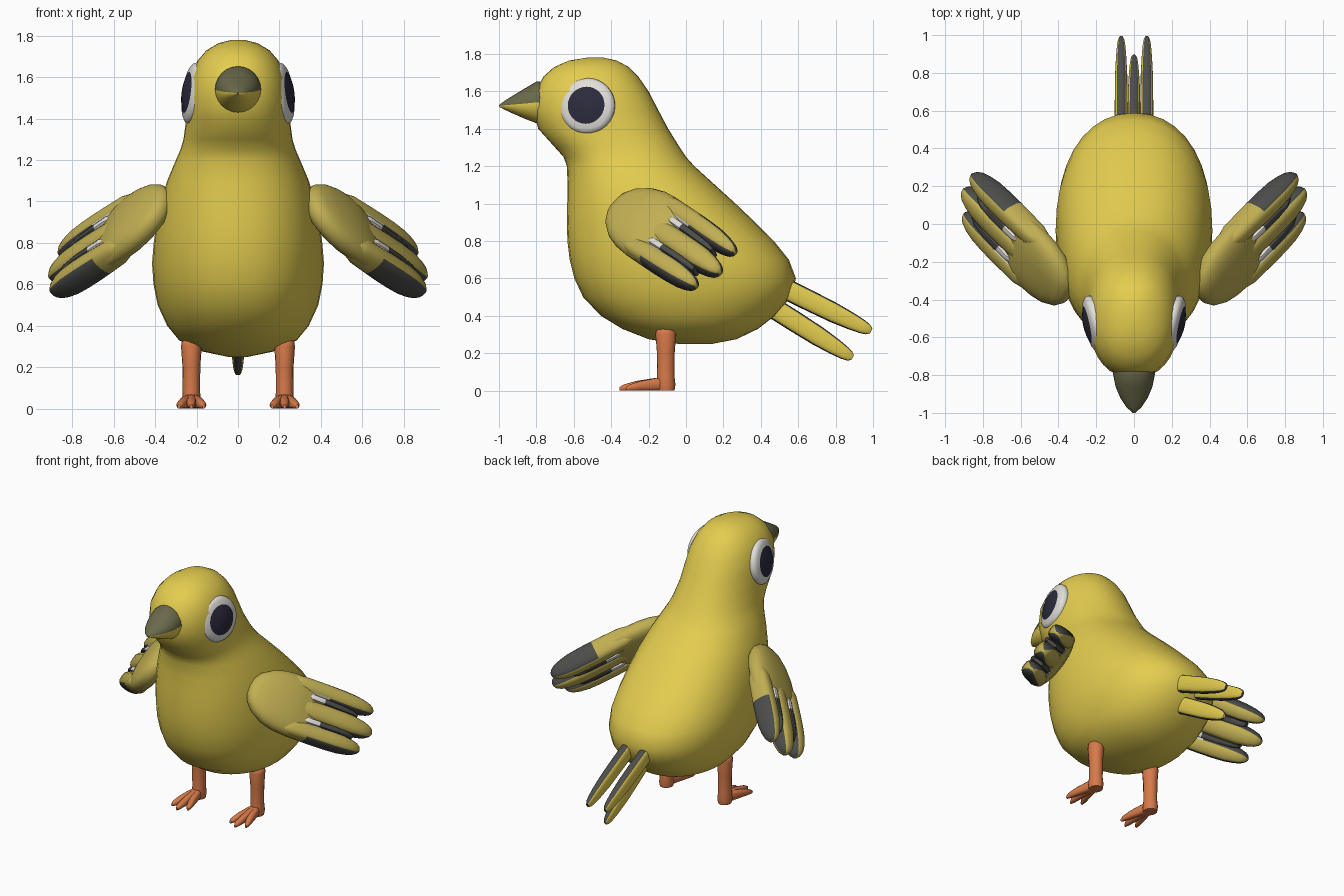
import bpy, bmesh, math
from mathutils import Vector as V

if "Cube" in bpy.data.objects:
    bpy.data.objects.remove(bpy.data.objects["Cube"])


def material(name, r, g, b):
    """Flat colour given as 0-255 display values, stored linear."""
    m = bpy.data.materials.new(name)
    lin = [((c / 255 + 0.055) / 1.055) ** 2.4 for c in (r, g, b)]
    m.diffuse_color = (*lin, 1)
    m.use_nodes = True
    m.node_tree.nodes["Principled BSDF"].inputs["Base Color"].default_value = m.diffuse_color
    return m


YELLOW = material("body_yellow", 228, 205, 79)
DULL = material("wing_yellow", 193, 175, 83)
DARK = material("feather_charcoal", 76, 76, 74)
BEAK = material("beak_olive_grey", 106, 105, 74)
WHITE = material("eye_white", 226, 223, 218)
PUPIL = material("pupil_navy", 44, 43, 60)
ORANGE = material("leg_orange", 214, 121, 73)


def ring(c, a, b, n=24, p=2.0):
    """Superellipse around c with half axes a and b."""
    pts = []
    for i in range(n):
        t = 2 * math.pi * i / n
        x, y = math.cos(t), math.sin(t)
        pts.append(c + a * math.copysign(abs(x) ** (2 / p), x)
                   + b * math.copysign(abs(y) ** (2 / p), y))
    return pts


def loft(name, rings, mats, rule=None, angle=50):
    """Skin rings into a closed mesh; rule(centre, normal) picks the material."""
    bm = bmesh.new()
    loops = [[bm.verts.new(p) for p in r] for r in rings]
    for r0, r1 in zip(loops, loops[1:]):
        for i in range(len(r0)):
            j = (i + 1) % len(r0)
            bm.faces.new((r0[i], r0[j], r1[j], r1[i]))
    bm.faces.new(loops[0])
    bm.faces.new(loops[-1])
    bmesh.ops.recalc_face_normals(bm, faces=bm.faces)
    bm.normal_update()
    if rule:
        for f in bm.faces:
            f.material_index = rule(f.calc_center_median(), f.normal)
    me = bpy.data.meshes.new(name)
    bm.to_mesh(me)
    bm.free()
    for m in mats:
        me.materials.append(m)
    ob = bpy.data.objects.new(name, me)
    bpy.context.collection.objects.link(ob)
    bpy.ops.object.select_all(action='DESELECT')
    ob.select_set(True)
    bpy.context.view_layer.objects.active = ob
    bpy.ops.object.shade_smooth_by_angle(angle=math.radians(angle))
    return ob


# Body and head: height, front, back, half width
body = [(.25, -.04, .14, .05), (.275, -.2, .27, .17), (.33, -.34, .385, .285),
        (.4, -.455, .475, .342), (.5, -.55, .56, .388), (.6, -.597, .588, .408),
        (.7, -.622, .55, .415), (.8, -.634, .47, .407), (.9, -.637, .37, .393),
        (1, -.635, .265, .372), (1.1, -.633, .155, .342), (1.2, -.637, .045, .3),
        (1.25, -.655, .0, .278), (1.3, -.7, -.033, .263), (1.4, -.79, -.095, .25),
        (1.5, -.817, -.148, .244), (1.6, -.806, -.2, .23), (1.68, -.762, -.255, .195),
        (1.73, -.705, -.305, .152), (1.765, -.625, -.37, .092), (1.78, -.53, -.44, .03)]
loft("body", [ring(V((0, (f + b) / 2, z)), V((w, 0, 0)), V((0, (b - f) / 2, 0)), 36, 2.2)
              for z, f, b, w in body], [YELLOW], angle=80)

# Beak: depth, half width, half height, centre height; dark above, yellow below
beak = [(-.78, .111, .112, 1.54), (-.8, .11, .111, 1.541), (-.86, .098, .082, 1.535),
        (-.92, .073, .051, 1.53), (-.97, .04, .024, 1.526), (-1, .006, .004, 1.523)]
loft("beak", [ring(V((0, y, z)), V((w, 0, 0)), V((0, 0, h)), 24) for y, w, h, z in beak],
     [BEAK, YELLOW], lambda c, n: int(n.z < -.02 and c.z < 1.54))

WING_SHAPE = [(0, .35), (.04, .7), (.15, .92), (.33, .97), (.47, 1), (.62, 1), (.76, .95),
              (.87, .8), (.94, .62), (.98, .4), (1, .15)]
TAIL_SHAPE = [(0, 1), (.4, 1), (.65, .95), (.82, .8), (.92, .65), (.97, .5), (1, .25)]


def feather(name, start, tip, v, w, hv, hw, mats, rule, shape=WING_SHAPE):
    """Long rounded feather, half width hv along v and half thickness hw along w."""
    loft(name, [ring(start.lerp(tip, t), v * hv * s, w * hw * s, 20, 2.7)
                for t, s in shape], mats, rule)


def edge(n, v, w):
    """Signed share of a normal that faces along v rather than w."""
    return n.dot(v) / (math.hypot(n.dot(v), n.dot(w)) + 1e-6)


for s, side in ((1, "left"), (-1, "right")):
    def mir(x, y, z):
        return V((s * x, y, z))

    # Eye: shallow domed disc with white rim and dark pupil
    n = mir(.97, -.2, .13).normalized()
    a = n.cross(V((0, 0, 1))).normalized()
    b = n.cross(a)
    c = mir(.219, -.528, 1.522)
    prof = [(.14, -.04), (.149, -.015), (.15, .0), (.143, .014), (.127, .024), (.1, .03),
            (.07, .04), (.035, .047), (.006, .049)]
    loft("eye_" + side, [ring(c + n * h, a * r, b * r, 32) for r, h in prof],
         [WHITE, PUPIL],
         lambda p, nn: int((p - c).dot(n) > .0 and ((p - c) - n * (p - c).dot(n)).length < .1))

    # Wing frame: u along the span, v across the feathers, w through the thickness
    o = mir(.48, -.238, .913)
    u = mir(.64, .64, -.43).normalized()
    v = mir(-.21, .68, .70)
    v = (v - u * v.dot(u)).normalized()
    w = u.cross(v).normalized()

    palm = [(-.212, .03, .015), (-.196, .08, .04), (-.155, .132, .06), (-.08, .178, .073),
            (0, .2, .08), (.08, .207, .08), (.15, .207, .072), (.22, .2, .055),
            (.3, .185, .04), (.38, .15, .025)]
    loft("wing_" + side, [ring(o + u * d, v * hv, w * hw, 28, 2.4) for d, hv, hw in palm],
         [DULL], angle=80)

    # Three wing feathers with dark edges
    wing_feathers = ((.151, .14, .635, .057, .3), (0, 0, .66, .068, .25),
                     (-.151, -.135, .605, .06, .2))
    for k, (v0, v1, length, hv, dark_from) in enumerate(wing_feathers):
        def paint(p, nn, k=k, dark_from=dark_from):
            d, e = (p - o).dot(u), edge(nn, v, w)
            outer = (k == 0 and e > 0) or (k == 2 and e < 0)
            if outer:
                return int(d > dark_from and abs(e) > .5)
            return 0 if d < .15 or abs(e) < .75 else (1 if d > .28 else 2)
        feather(f"wing_feather_{side}_{k + 1}", o + u * .03 + v * v0, o + u * length + v * v1,
                v, w, hv, .074, [DULL, DARK, WHITE], paint)

    # Slots between the feathers: white start, dark end
    for k, v0 in ((1, .083), (2, -.083)):
        steps = [(.14, .3), (.17, .8), (.21, 1), (.285, 1), (.4, .97), (.48, .85), (.53, .5)]
        loft(f"wing_slot_{side}_{k}",
             [ring(o + u * d + v * v0 * (1 - .25 * d), v * .023 * q, w * .07 * q, 12, 3.5)
              for d, q in steps], [WHITE, DARK],
             lambda p, nn: int((p - o).dot(u) > .285))

    # Leg
    leg = [(.0, .042), (.03, .047), (.08, .042), (.2, .043), (.3, .05), (.325, .046), (.335, .03)]
    loft("leg_" + side, [ring(mir(.225, -.108, z), V((r, 0, 0)), V((0, r * 1.1, 0)), 16)
                         for z, r in leg], [ORANGE])

    # Three flat-bottomed toes
    for k, dx in enumerate((-.06, 0, .06)):
        end = -.355 if dx == 0 else -.32
        toe = [(0, .026, .072), (.3, .026, .066), (.65, .023, .052), (.9, .018, .034), (1, .007, .02)]
        loft(f"toe_{side}_{k + 1}",
             [ring(mir(.225 + dx * t, -.1 + (end + .1) * t, h / 2), V((r, 0, 0)),
                   V((0, 0, h / 2)), 12, 2.5) for t, r, h in toe], [ORANGE])

# Tail: two upper feathers and one lower, dark along top and bottom edges
X = V((1, 0, 0))
for name, x, p0, p1 in (("tail_feather_left", .068, (.42, .6), (.99, .318)),
                        ("tail_feather_right", -.068, (.42, .6), (.99, .318)),
                        ("tail_feather_lower", 0, (.36, .51), (.89, .175))):
    start, tip = V((x, *p0)), V((x, *p1))
    up = X.cross((tip - start).normalized())
    feather(name, start, tip, up, X, .056, .034, [YELLOW, DARK],
            lambda p, nn, up=up: int(abs(edge(nn, up, X)) > .6), TAIL_SHAPE)
